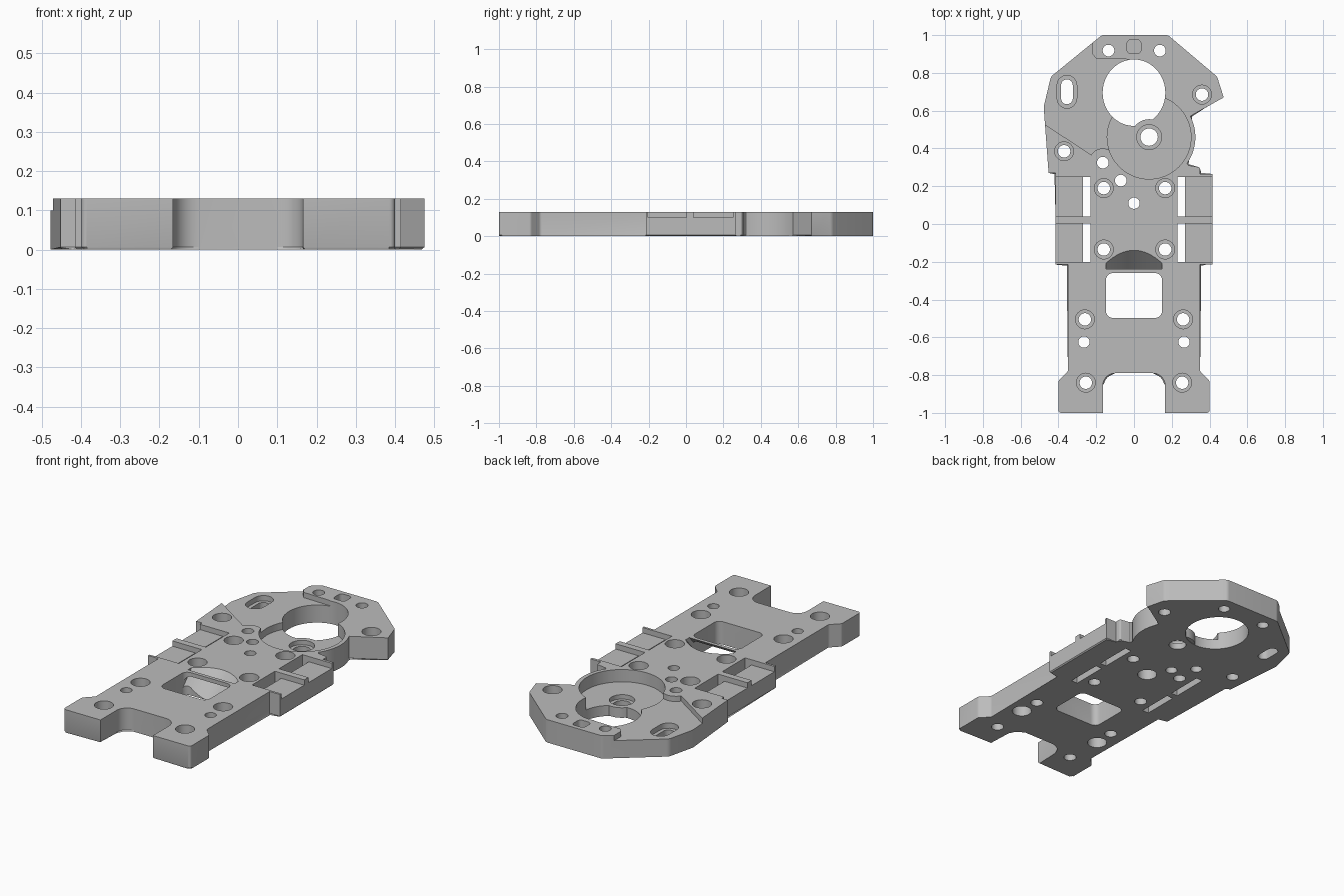
import bpy, bmesh, math
from mathutils import Vector

if "Cube" in bpy.data.objects:
    bpy.data.objects.remove(bpy.data.objects["Cube"], do_unlink=True)

TOP = 0.13      # plate thickness
LEDGE = 0.10    # floor of shallow recesses
OVER = 0.2      # cutter top, above the plate
UNDER = -0.1    # cutter bottom, below the plate

grey = bpy.data.materials.new("satin_grey")
grey.use_nodes = True
grey.diffuse_color = (0.5, 0.5, 0.5, 1)
grey.node_tree.nodes["Principled BSDF"].inputs["Base Color"].default_value = (0.5, 0.5, 0.5, 1)


def rounded(points, steps=6):
    """Round each (x, y, radius) corner; a missing radius keeps it sharp."""
    out = []
    for i, p in enumerate(points):
        c = Vector(p[:2])
        if len(p) < 3:
            out.append(c)
            continue
        a = Vector(points[i - 1][:2]) - c
        b = Vector(points[(i + 1) % len(points)][:2]) - c
        half = a.angle(b) / 2
        reach = p[2] / math.tan(half)
        centre = c + (a.normalized() + b.normalized()).normalized() * p[2] / math.sin(half)
        u = c + a.normalized() * reach - centre
        turn = u.angle_signed(c + b.normalized() * reach - centre)
        for k in range(steps + 1):
            t = -turn * k / steps
            out.append(centre + Vector((u.x * math.cos(t) - u.y * math.sin(t),
                                        u.x * math.sin(t) + u.y * math.cos(t))))
    return out


def arc(cx, cy, r, start, end, steps):
    angles = [math.radians(start + (end - start) * k / steps) for k in range(steps + 1)]
    return [(cx + r * math.cos(t), cy + r * math.sin(t)) for t in angles]


def prism(name, points, z0, z1, shear=0.0, chamfer=0.0):
    """Extrude an outline from z0 to z1, sliding the top along y by shear."""
    bm = bmesh.new()
    low = [bm.verts.new((p[0], p[1], z0)) for p in points]
    high = [bm.verts.new((p[0], p[1] + shear, z1)) for p in points]
    base = bm.faces.new(low)
    bm.faces.new(high)
    n = len(points)
    for i in range(n):
        bm.faces.new((low[i], low[(i + 1) % n], high[(i + 1) % n], high[i]))
    if chamfer:
        bmesh.ops.bevel(bm, geom=list(base.edges), offset=chamfer, segments=1, affect='EDGES')
    bmesh.ops.recalc_face_normals(bm, faces=bm.faces)
    mesh = bpy.data.meshes.new(name)
    bm.to_mesh(mesh)
    bm.free()
    mesh.materials.append(grey)
    obj = bpy.data.objects.new(name, mesh)
    bpy.context.collection.objects.link(obj)
    return obj


def combine(tool, operation='DIFFERENCE'):
    mod = plate.modifiers.new("shape", 'BOOLEAN')
    mod.operation, mod.solver, mod.object = operation, 'EXACT', tool
    bpy.context.view_layer.objects.active = plate
    bpy.ops.object.modifier_apply(modifier=mod.name)
    bpy.data.objects.remove(tool, do_unlink=True)


def cut(points, z0=UNDER, z1=OVER, shear=0.0):
    combine(prism("cutter", points, z0, z1, shear))


def circle(x, y, r, steps=32):
    return arc(x, y, r, 0, 360, steps)[:-1]


def slot(x, y, r, half):
    return arc(x, y + half, r, 0, 180, 12) + arc(x, y - half, r, 180, 360, 12)


def box(x0, x1, y0, y1, r=None):
    corners = [(x0, y0), (x1, y0), (x1, y1), (x0, y1)]
    return rounded([c + (r,) for c in corners]) if r else corners


# Main plate outline: forked foot, waist, clamp blocks and angular head
foot_right = [(0.165, -0.79, 0.065), (0.165, -1.0), (0.40, -1.0, 0.015), (0.40, -0.83, 0.02),
              (0.35, -0.78, 0.02), (0.35, -0.215), (0.415, -0.215)]
foot_left = [(-p[0],) + p[1:] for p in reversed(foot_right)]
head = ([(0.415, 0.265), (0.35, 0.265), (0.35, 0.30, 0.01), (0.29, 0.31)]
        + arc(0.08, 0.46, 0.245, -35, 27, 12)
        + [(0.475, 0.67), (0.44, 0.78, 0.04), (0.18, 1.0, 0.03), (-0.17, 1.0, 0.03),
           (-0.44, 0.78, 0.04), (-0.478, 0.62, 0.05), (-0.452, 0.27), (-0.415, 0.27)])
plate = prism("mounting_plate", rounded(foot_right + head + foot_left), 0, TOP, chamfer=0.006)

# Recesses in the head: stepped side ledge and round seat
cut([(-0.6, 0.60), (-0.46, 0.52), (-0.225, 0.365)] + arc(-0.165, 0.325, 0.075, 140, 0, 10)
    + [(-0.02, 0.30), (0.0, 0.7), (-0.03, 0.872), (-0.20, 0.876), (-0.22, 0.90), (-0.22, 1.1), (-0.6, 1.1)],
    LEDGE)
cut(circle(0.08, 0.46, 0.222, 48), 0.06)

# Large bore with the seat's hub standing into it
cut([(x, 0.695 + (y - 0.695) * 1.06) for x, y in circle(0, 0.695, 0.166, 48)])
combine(prism("hub", circle(0.08, 0.46, 0.095), 0.003, 0.06), 'UNION')
cut(circle(0.08, 0.46, 0.046))
cut(circle(0.08, 0.46, 0.066), 0.035)

# Waist window with a sloping curved scoop behind it
cut(box(-0.148, 0.148, -0.497, -0.26, 0.035))
scoop = [(-0.147, -0.36)] + [(x, -0.26 - 3.1 * x * x) for x in
         [0.147 * k / 8 for k in range(-8, 9)]] + [(0.147, -0.36)]
cut(scoop, 0, 0.14, shear=0.13)

# Clamp blocks: open trays beside narrow through slots, split by a rib
for side in (-1, 1):
    for y0, y1 in ((-0.202, 0.003), (0.04, 0.25)):
        tray = sorted((side * 0.23, side * 0.6))
        gap = sorted((side * 0.23, side * 0.27))
        cut(box(*tray, y0, y1), LEDGE)
        cut(box(*gap, y0, y1))

# Counterbored screw holes
bored = [(0.36, 0.685), (-0.37, 0.385), (-0.16, 0.19), (0.165, 0.19), (-0.16, -0.135), (0.165, -0.135)]
bored += [(s * x, y) for s in (-1, 1) for x, y in ((0.26, -0.505), (0.255, -0.84))]
for x, y in bored:
    cut(circle(x, y, 0.05), 0.07)
    cut(circle(x, y, 0.033))
cut(slot(-0.355, 0.70, 0.052, 0.035), 0.07)
cut(slot(-0.355, 0.70, 0.031, 0.035))

# Plain holes, some widened from below
for x, y in ((-0.135, 0.918), (0.137, 0.918), (-0.165, 0.325), (-0.07, 0.23)):
    cut(circle(x, y, 0.031))
for x, y in ((0, 0.11), (-0.265, -0.625), (0.265, -0.625)):
    cut(circle(x, y, 0.03))
    cut(circle(x, y, 0.052), UNDER, 0.06)

# Blind locating pocket at the head's edge
cut(box(-0.037, 0.037, 0.902, 0.975, 0.02), 0.08)

bpy.ops.object.select_all(action='DESELECT')
plate.select_set(True)
bpy.context.view_layer.objects.active = plate
bpy.ops.object.shade_smooth_by_angle(angle=math.radians(28))
